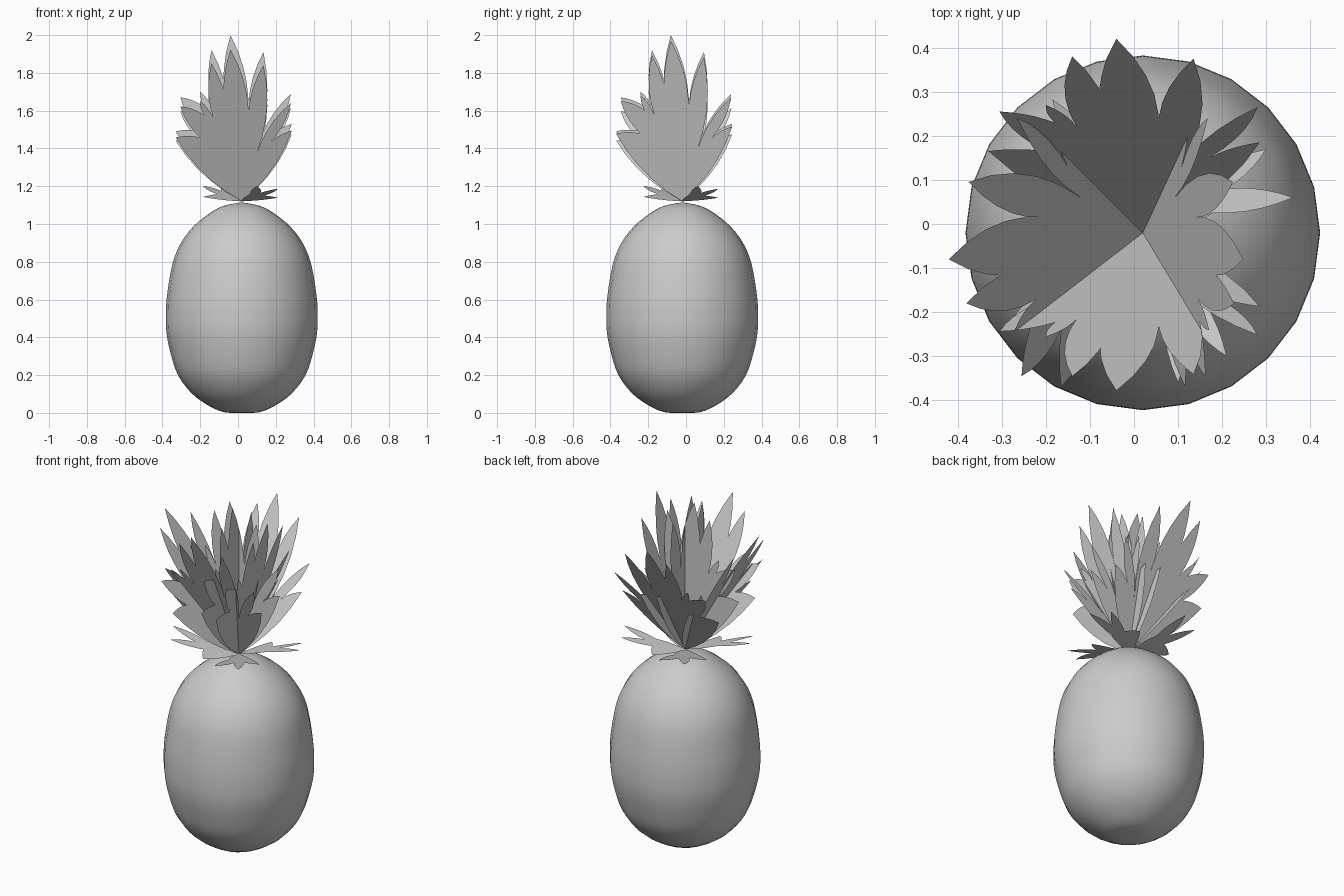
import bpy
import bmesh
import math
from mathutils import Matrix, Vector

if "Cube" in bpy.data.objects:
    bpy.data.objects.remove(bpy.data.objects["Cube"])

AXIS = Vector((0.02, -0.02, 0))
CROWN_Z = 1.12


def make_material(name, color):
    mat = bpy.data.materials.new(name)
    mat.use_nodes = True
    mat.diffuse_color = color
    mat.node_tree.nodes["Principled BSDF"].inputs["Base Color"].default_value = color
    return mat


grey = make_material("plain grey", (0.6, 0.6, 0.6, 1))


def add_object(name, bm):
    mesh = bpy.data.meshes.new(name)
    bm.to_mesh(mesh)
    bm.free()
    mesh.materials.append(grey)
    obj = bpy.data.objects.new(name, mesh)
    bpy.context.collection.objects.link(obj)
    return obj


def smooth_path(points, steps=3):
    """Run a smooth curve through the given points."""
    pts = [Vector(p) for p in points]
    pts = [pts[0]] + pts + [pts[-1]]
    result = []
    for a, b, c, d in zip(pts, pts[1:], pts[2:], pts[3:]):
        for i in range(steps):
            t = i / steps
            result.append(b + (c - a) * t / 2
                          + (a * 2 - b * 5 + c * 4 - d) * t * t / 2
                          + (b * 3 - a - c * 3 + d) * t ** 3 / 2)
    return result + [pts[-1]]


# Fruit body: a spun profile of (radius, height)
profile = smooth_path([
    (0, 0), (0.09, 0.003), (0.17, 0.035), (0.262, 0.1), (0.338, 0.2),
    (0.378, 0.32), (0.398, 0.42), (0.402, 0.51), (0.396, 0.62),
    (0.367, 0.79), (0.322, 0.9), (0.258, 0.985), (0.18, 1.05),
    (0.1, 1.095), (0, 1.115)])
bm = bmesh.new()
verts = [bm.verts.new(AXIS + Vector((p.x, 0, p.y))) for p in profile]
edges = [bm.edges.new(pair) for pair in zip(verts, verts[1:])]
bmesh.ops.spin(bm, geom=verts + edges, cent=AXIS, axis=(0, 0, 1),
               angle=math.tau, steps=24)
bmesh.ops.remove_doubles(bm, verts=bm.verts, dist=0.0005)
bmesh.ops.recalc_face_normals(bm, faces=bm.faces)
for face in bm.faces:
    face.smooth = True
add_object("fruit_body", bm)


def leafy_outline(points, bulge, steps=5):
    """Round every straight side outward, keeping tips and notches sharp."""
    result = []
    for a, b in zip(points, points[1:] + points[:1]):
        a, b = Vector(a), Vector(b)
        side = b - a
        outward = Vector((side.y, -side.x)) * bulge
        for i in range(steps):
            f = i / steps
            result.append(a + side * f + outward * 4 * f * (1 - f))
    return result


def add_card(name, points):
    bm = bmesh.new()
    face = bm.faces.new([bm.verts.new(p) for p in points])
    face.normal_update()
    bmesh.ops.triangulate(bm, faces=[face])
    return add_object(name, bm)


# Tall leaf fan: tips and notches as (sideways, length) from the crown base
tall_fan = leafy_outline([
    (0, 0), (0.265, 0.41), (0.15, 0.34), (0.26, 0.57), (0.08, 0.28),
    (0.115, 0.79), (0.035, 0.45), (-0.06, 0.88), (-0.072, 0.43),
    (-0.16, 0.8), (-0.15, 0.48), (-0.22, 0.58), (-0.2, 0.5),
    (-0.325, 0.55), (-0.22, 0.37), (-0.35, 0.37)], 0.07)

# Each fan: outward direction, sideways direction, tilt from upright
tall_leaves = {
    "back": ((0, 1), (1, 0), 30),
    "left_side": ((-1, 0), (0, 1), 30),
    "front": ((0, -1), (1, 0), 24),
    "right_side": ((1, 0), (0, 1), 15),
    "centre_across": ((0, 1), (1, 0), 0),
    "centre_along": ((1, 0), (0, 1), 0),
}
base = AXIS + Vector((0, 0, CROWN_Z))
for side, (out, along, tilt) in tall_leaves.items():
    along = Vector((*along, 0))
    tilt = math.radians(tilt)
    upward = Vector((*out, 0)) * math.sin(tilt) + Vector((0, 0, math.cos(tilt)))
    add_card("tall_leaves_" + side,
             [base + along * p.x + upward * p.y for p in tall_fan])

# Low, nearly level leaf fans, one per quarter turn: size and rise
low_fan = leafy_outline([
    (0, 0), (0.16, 0.045), (0.34, 0.08), (0.19, 0.1),
    (0.28, 0.19), (0.13, 0.12), (0.08, 0.19)], 0.06)
low_leaves = {"right_side": (1, 0.235), "back": (1.08, 0.27),
              "left_side": (1.08, 0.27), "front": (1, 0.235)}
for i, (side, (size, rise)) in enumerate(low_leaves.items()):
    turn = Matrix.Rotation(i * math.pi / 2, 3, "Z")
    add_card("low_leaves_" + side, [
        base + turn @ Vector((p.x, p.y, p.x * rise)) * size for p in low_fan])
